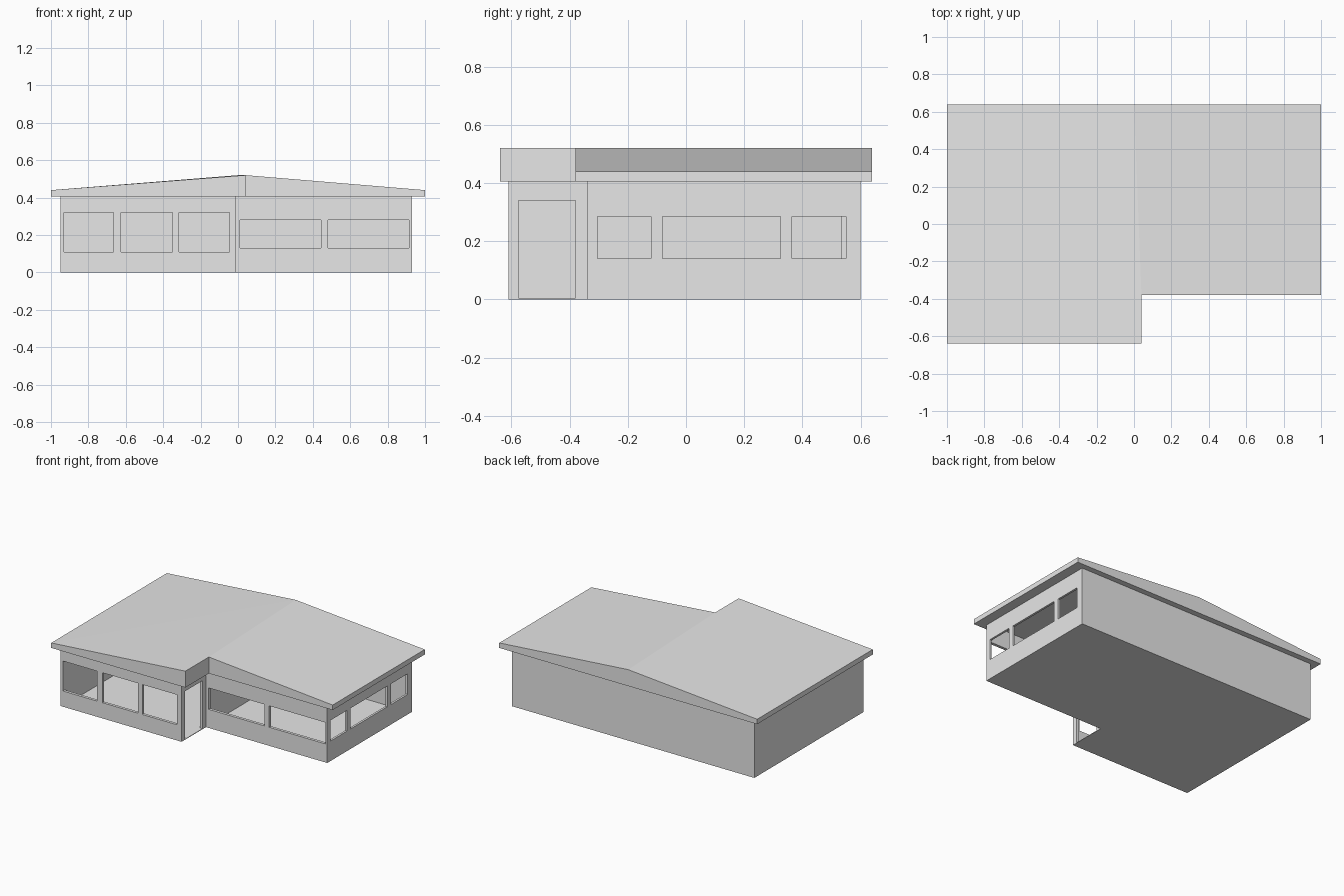
import bpy
import bmesh
from mathutils import Vector

cube = bpy.data.objects.get("Cube")
if cube:
    bpy.data.objects.remove(cube, do_unlink=True)

WALL_TOP = 0.405
EAVE, RIDGE = 0.44, 0.52
THICK = 0.02

# One plain grey for the whole building
grey = bpy.data.materials.new("plain_grey")
grey.use_nodes = True
grey.diffuse_color = (0.8, 0.8, 0.8, 1)
grey.node_tree.nodes["Principled BSDF"].inputs["Base Color"].default_value = (0.8, 0.8, 0.8, 1)


def finish(name, bm):
    bmesh.ops.recalc_face_normals(bm, faces=bm.faces[:])
    mesh = bpy.data.meshes.new(name)
    bm.to_mesh(mesh)
    bm.free()
    mesh.materials.append(grey)
    obj = bpy.data.objects.new(name, mesh)
    bpy.context.collection.objects.link(obj)
    return obj


def extrude_up(bm, faces, offset):
    new = bmesh.ops.extrude_face_region(bm, geom=faces)["geom"]
    verts = [v for v in new if isinstance(v, bmesh.types.BMVert)]
    bmesh.ops.translate(bm, vec=offset, verts=verts)
    return verts


def wall(name, axis, start, end, depth, openings=(), thick=THICK):
    """Wall running along an axis; openings are (from, to, sill, head)."""
    us = sorted({start, end, *[u for o in openings for u in o[:2]]})
    zs = sorted({0, WALL_TOP, *[z for o in openings for z in o[2:]]})
    bm = bmesh.new()
    grid = {}
    for u in us:
        for z in zs:
            grid[u, z] = bm.verts.new((u, depth, z) if axis == "x" else (depth, u, z))
    for u0, u1 in zip(us, us[1:]):
        for z0, z1 in zip(zs, zs[1:]):
            um, zm = (u0 + u1) / 2, (z0 + z1) / 2
            if not any(a < um < b and c < zm < d for a, b, c, d in openings):
                bm.faces.new([grid[u0, z0], grid[u1, z0], grid[u1, z1], grid[u0, z1]])
    bmesh.ops.delete(bm, geom=[v for v in bm.verts if not v.link_faces], context="VERTS")
    extrude_up(bm, bm.faces[:], Vector((0, thick, 0) if axis == "x" else (thick, 0, 0)))
    return finish(name, bm)


def windows(spans, sill, head):
    return [(a, b, sill, head) for a, b in spans]


# Outer walls with open windows
wall("wing_front_wall", "x", -0.95, -0.01, -0.61,
     windows([(-0.93, -0.665), (-0.625, -0.35), (-0.315, -0.045)], 0.11, 0.32))
wall("main_front_wall", "x", -0.01, 0.915, -0.34,
     windows([(0.01, 0.445), (0.48, 0.915)], 0.13, 0.28))
wall("window_side_wall", "y", -0.34, 0.58, 0.915,
     windows([(-0.305, -0.12), (-0.08, 0.325), (0.365, 0.55)], 0.14, 0.285), 0.015)
wall("blank_side_wall", "y", -0.59, 0.58, -0.95)
wall("back_wall", "x", -0.95, 0.93, 0.58)

# Dividing wall: entrance doorway at the porch and an inner doorway at the back
wall("dividing_wall", "y", -0.59, 0.58, -0.03,
     windows([(-0.575, -0.38), (0.34, 0.535)], 0, 0.34))

# L-shaped floor plate
bm = bmesh.new()
plan = [(-0.95, -0.61), (-0.01, -0.61), (-0.01, -0.34), (0.93, -0.34), (0.93, 0.6), (-0.95, 0.6)]
slab = bm.faces.new([bm.verts.new((x, y, 0)) for x, y in plan])
extrude_up(bm, [slab], Vector((0, 0, 0.004)))
finish("floor", bm)

# Low gabled roof with a flat soffit, its ridge ending at the porch corner
bm = bmesh.new()
outline = [(-1, -0.64), (0.04, -0.64), (0.04, -0.38), (1, -0.38), (1, 0.64), (0, 0.64), (-1, 0.64)]
soffit = [bm.verts.new((x, y, WALL_TOP)) for x, y in outline]
top = [bm.verts.new((x, y, EAVE if abs(x) == 1 else RIDGE)) for x, y in outline]
bm.faces.new(soffit)
for i in range(len(outline)):
    j = (i + 1) % len(outline)
    bm.faces.new([soffit[i], soffit[j], top[j], top[i]])
bm.faces.new([top[2], top[3], top[4], top[5]])
bm.faces.new([top[0], top[1], top[2]])
bm.faces.new([top[0], top[2], top[5]])
bm.faces.new([top[0], top[5], top[6]])
finish("roof", bm)
